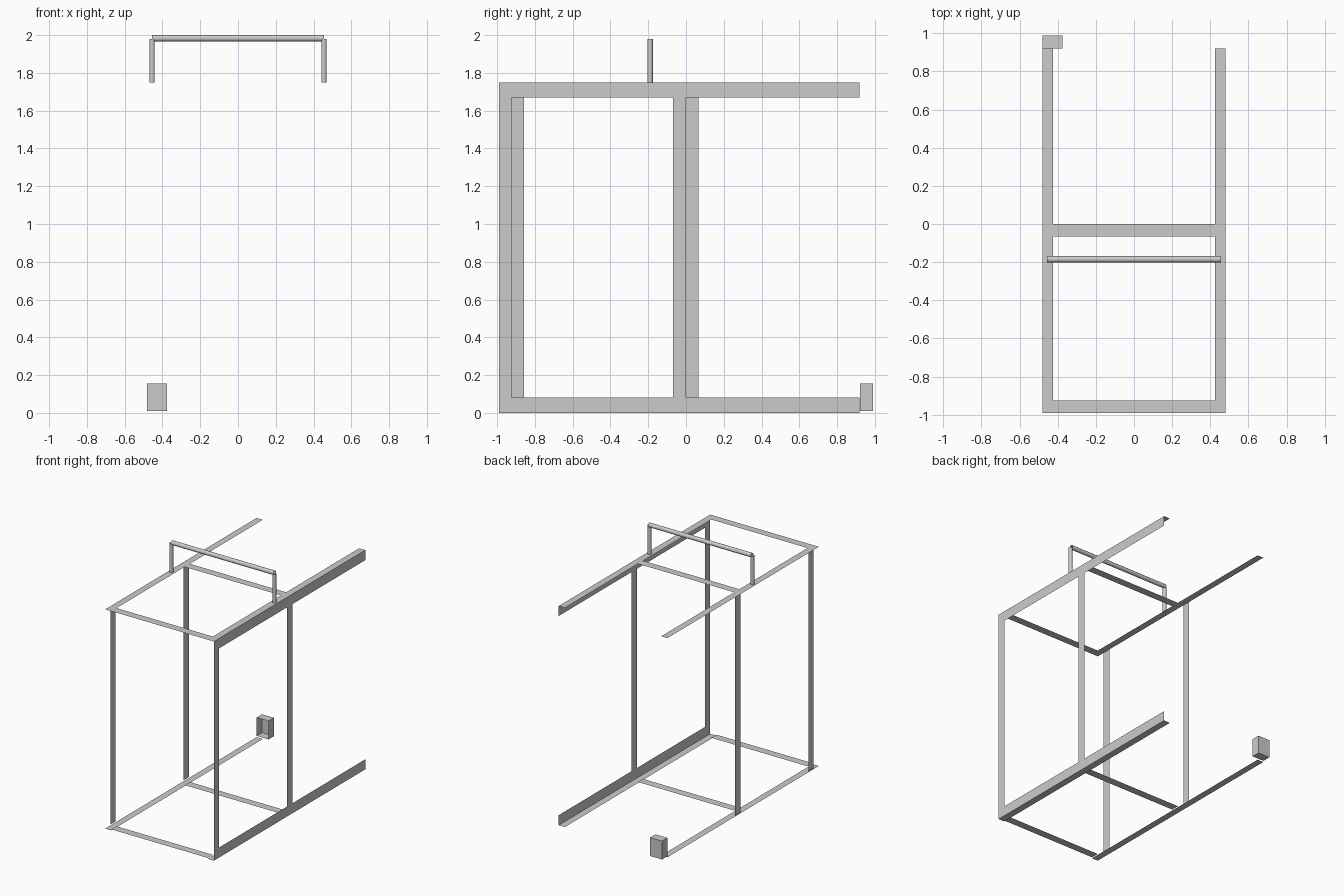
import bpy, bmesh
from math import pi
from mathutils import Matrix, Vector

if "Cube" in bpy.data.objects:
    bpy.data.objects.remove(bpy.data.objects["Cube"])

W = 0.48              # half width of the frame
FRONT, BACK = -0.99, 0.92
TOP, BOTTOM = 1.75, 0.0


def finish(name, bm):
    me = bpy.data.meshes.new(name)
    bm.to_mesh(me)
    bm.free()
    ob = bpy.data.objects.new(name, me)
    bpy.context.collection.objects.link(ob)
    return ob


def sheet(name, corners):
    bm = bmesh.new()
    bm.faces.new([bm.verts.new(c) for c in corners])
    return finish(name, bm)


def flat(name, x0, x1, y0, y1, z):
    return sheet(name, [(x0, y0, z), (x1, y0, z), (x1, y1, z), (x0, y1, z)])


def upright(name, x, y0, y1, z0, z1):
    return sheet(name, [(x, y0, z0), (x, y1, z0), (x, y1, z1), (x, y0, z1)])


def tube(name, a, b, r, sides=12):
    # open-ended round tube between two points
    a, b = Vector(a), Vector(b)
    bm = bmesh.new()
    rot = (b - a).to_track_quat('Z', 'Y').to_matrix().to_4x4()
    bmesh.ops.create_cone(bm, cap_ends=False, segments=sides, radius1=r, radius2=r,
                          depth=(b - a).length,
                          matrix=Matrix.Translation((a + b) / 2) @ rot)
    for f in bm.faces:
        f.smooth = True
    return finish(name, bm)


# flat side rails and crossbars, top and bottom
for level, z, zc in (("top", TOP, TOP), ("bottom", BOTTOM, BOTTOM + 0.008)):
    flat(level + "_rail_left", -W, -W + 0.055, FRONT, BACK, z)
    flat(level + "_rail_right", W - 0.055, W, FRONT, BACK, z)
    flat(level + "_crossbar_front", -W + 0.055, W - 0.055, FRONT, FRONT + 0.065, zc)
    flat(level + "_crossbar_middle", -W + 0.055, W - 0.055, -0.065, 0.0, zc)

# upright flanges on the right-hand rails
upright("top_flange_right", W, FRONT, BACK, TOP - 0.08, TOP)
upright("bottom_flange_right", W, FRONT, BACK, BOTTOM, BOTTOM + 0.08)

# posts: the left ones sit one strip width further back
for where, y in (("front", FRONT), ("middle", -0.068)):
    upright(where + "_post_right", W, y, y + 0.067, 0.08, TOP - 0.08)
    upright(where + "_post_left", -W, y + 0.067, y + 0.133, 0.008, TOP)

# handle on top
for side, s in (("left", -1), ("right", 1)):
    tube("handle_post_" + side, (s * 0.455, -0.19, TOP), (s * 0.455, -0.19, 1.98), 0.014)
tube("handle_bar", (-0.455, -0.185, 1.983), (0.455, -0.185, 1.983), 0.017)

# small box at the back left, open at the front
bm = bmesh.new()
bmesh.ops.create_cube(bm, size=1, matrix=Matrix.Translation((-0.428, 0.955, 0.083))
                      @ Matrix.Diagonal((0.105, 0.068, 0.147, 1)))
bm.normal_update()
bmesh.ops.delete(bm, geom=[f for f in bm.faces if f.normal.y < -0.9], context='FACES')
finish("end_box", bm)
